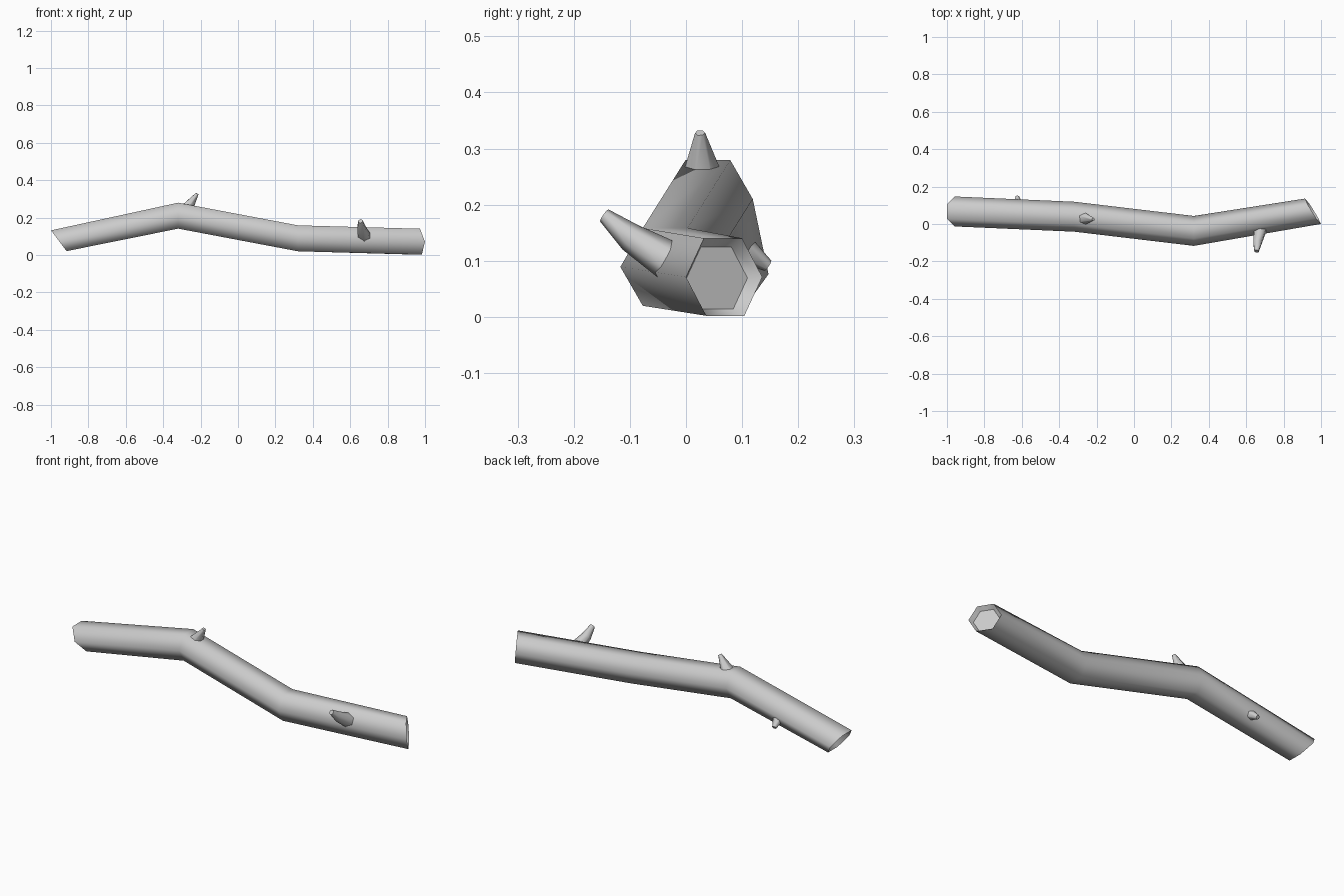
import bpy, bmesh, math
from mathutils import Vector

if "Cube" in bpy.data.objects:
    bpy.data.objects.remove(bpy.data.objects["Cube"])

SIDES = 6


def ring(bm, c, u, v, r):
    """Hexagon of verts around c, spanned by directions u and v."""
    c, u, v = Vector(c), Vector(u).normalized(), Vector(v).normalized()
    angles = [math.tau * i / SIDES for i in range(SIDES)]
    return [bm.verts.new(c + r * (math.cos(a) * u + math.sin(a) * v)) for a in angles]


def loft(name, sections):
    """Skin a list of (centre, u, v, radius) sections and cap both ends."""
    bm = bmesh.new()
    rings = [ring(bm, *s) for s in sections]
    for a, b in zip(rings, rings[1:]):
        for i in range(SIDES):
            j = (i + 1) % SIDES
            bm.faces.new((a[i], a[j], b[j], b[i]))
    caps = [bm.faces.new(rings[0]), bm.faces.new(rings[-1])]
    bmesh.ops.recalc_face_normals(bm, faces=bm.faces)
    for f in caps:
        for e in f.edges:
            e.smooth = False
    me = bpy.data.meshes.new(name)
    bm.to_mesh(me)
    bm.free()
    ob = bpy.data.objects.new(name, me)
    bpy.context.collection.objects.link(ob)
    bpy.context.view_layer.objects.active = ob
    ob.select_set(True)
    bpy.ops.object.shade_smooth_by_angle(angle=math.radians(66))
    ob.select_set(False)
    return ob


# Bent log with slanted, recessed ends
R, r_in, depth = 0.08, 0.064, 0.024
Y, Z = Vector((0, 1, 0)), Vector((0, 0, 1))
left, right = Vector((-0.958, 0.067, 0.076)), Vector((0.957, 0.068, 0.071))
left_v = Vector((-0.6, 0, 0.8))
right_u = Vector((-0.53, 0.85, 0))
right_v = Vector((-0.07, -0.03, 1))
left_in = left_v.cross(Y).normalized() * -depth
if left_in.x < 0:
    left_in.negate()
right_in = right_u.cross(right_v).normalized() * depth
if right_in.x > 0:
    right_in.negate()
loft("log", [
    (left + left_in, Y, left_v, r_in),
    (left, Y, left_v, R),
    ((-0.32, 0.039, 0.21), Y, Z, R),
    ((0.32, -0.037, 0.089), Y, Z, R),
    (right, right_u, right_v, R),
    (right + right_in, right_u, right_v, r_in),
])


def twig(name, path, radii):
    """Tapered stub following a short path."""
    pts = [Vector(p) for p in path]
    d = (pts[-1] - pts[0]).normalized()
    u = d.cross(Vector((1, 0, 0))).normalized()
    v = d.cross(u)
    loft(name, [(p, u, v, r) for p, r in zip(pts, radii)])


# Broken twig stubs
twig("top_twig", [(-0.28, 0.03, 0.235), (-0.218, 0.025, 0.328)], [0.042, 0.009])
twig("front_twig", [(0.675, -0.03, 0.10), (0.66, -0.098, 0.141), (0.655, -0.146, 0.181)],
     [0.036, 0.026, 0.013])
twig("back_twig", [(-0.615, 0.095, 0.125), (-0.625, 0.146, 0.091)], [0.028, 0.011])
